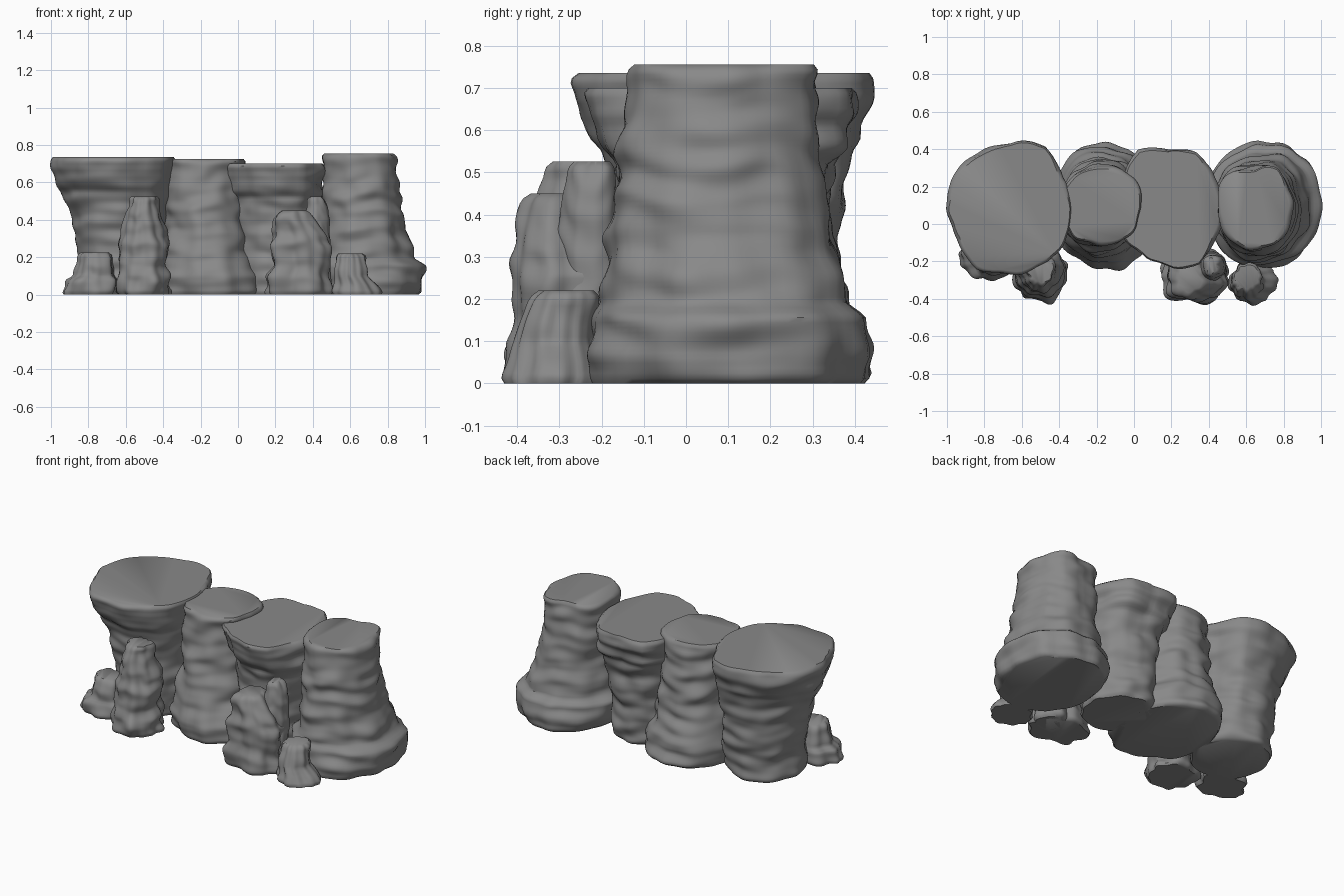
import bpy, bmesh, math
from mathutils import Vector, noise

SEGS = 72
ROCK = bpy.data.materials.new("rock_grey")
ROCK.diffuse_color = (.25, .25, .25, 1)


def sample(profile, z):
    """Interpolate (z, cx, cy, rx, ry) rows at height z."""
    for a, b in zip(profile, profile[1:]):
        if z <= b[0]:
            t = (z - a[0]) / (b[0] - a[0])
            return [a[i] + (b[i] - a[i]) * t for i in range(1, 5)]
    return list(profile[-1][1:])


def fit(vals):
    """Rescale values so that they span exactly -1..1."""
    lo, hi = min(vals), max(vals)
    return [(2 * v - lo - hi) / (hi - lo) for v in vals]


def pillar(name, profile, seed, rough=0.013, lumpy=0.08, outline=None):
    """Layered rock column; outline = 12 radial factors for the top."""
    top = profile[-1][0]
    n = max(10, round(top / 0.012))
    dirs = [(math.cos(math.tau * s / SEGS), math.sin(math.tau * s / SEGS))
            for s in range(SEGS)]
    bm = bmesh.new()
    rings = []
    for k in range(n + 1):
        z = top * k / n
        h = z / top
        cx, cy, rx, ry = sample(profile, z)
        # soften the top and bottom rims
        inset = 0.014 * max(0, 1 - min(top - z, z) / 0.022) ** 2
        # plan shape of this layer
        plan = []
        for s, (c, d) in enumerate(dirs):
            facet = noise.noise(Vector((c * 2.2, d * 2.2, seed * 3.7 + z * 2)))
            m = 1 + lumpy * facet * (1 - h * 0.7 if outline else 1)
            if outline:
                i, f = divmod(s * 12 / SEGS, 1)
                p = outline[int(i)] * (1 - f) + outline[int(i + 1) % 12] * f
                m += (p - 1) * h
            plan.append(m)
        xs = fit([m * c for m, (c, d) in zip(plan, dirs)])
        ys = fit([m * d for m, (c, d) in zip(plan, dirs)])
        ring = []
        for x, y, (c, d) in zip(xs, ys, dirs):
            tilt = z + 0.03 * noise.noise(Vector((c * 1.3, d * 1.3, seed)))
            strata = noise.noise(Vector((c * 0.9 + seed, d * 0.9, tilt * 16)))
            w = 10 * rx                      # keep chips the same real size
            chip = noise.noise(Vector((c * w + seed, d * w, z * 11)))
            off = rough * (1.5 * strata + 1.1 * chip) - inset
            ring.append(bm.verts.new((cx + x * rx + c * off,
                                      cy + y * ry + d * off, z)))
        rings.append(ring)
    for lo, hi in zip(rings, rings[1:]):
        for s in range(SEGS):
            t = (s + 1) % SEGS
            bm.faces.new((lo[s], lo[t], hi[t], hi[s]))
    bm.faces.new(rings[0][::-1])
    bm.faces.new(rings[-1])
    me = bpy.data.meshes.new(name)
    bm.to_mesh(me)
    bm.free()
    me.materials.append(ROCK)
    ob = bpy.data.objects.new(name, me)
    bpy.context.collection.objects.link(ob)
    bpy.ops.object.select_all(action='DESELECT')
    ob.select_set(True)
    bpy.context.view_layer.objects.active = ob
    bpy.ops.object.shade_smooth_by_angle(angle=math.radians(45))


# Overhanging left column
pillar("left_mushroom_column", [
    (0, -.62, .10, .225, .24), (.2, -.62, .10, .225, .25),
    (.45, -.645, .10, .265, .275), (.55, -.655, .10, .295, .295),
    (.58, -.66, .095, .305, .315), (.63, -.665, .09, .315, .335),
    (.67, -.67, .085, .33, .35), (.735, -.67, .09, .335, .35)], 1,
    outline=[.95, .92, 1.1, 1, 1, 1, 1, .97, 1.04, 1, 1, 1])

# Flared column between the two mushrooms
pillar("middle_flared_column", [
    (0, -.16, .09, .285, .33), (.10, -.16, .09, .28, .335),
    (.18, -.17, .09, .25, .30), (.35, -.17, .09, .225, .26),
    (.6, -.17, .10, .215, .22), (.725, -.175, .10, .215, .21)], 2)

# Overhanging right column
pillar("right_mushroom_column", [
    (0, .20, .09, .20, .22), (.2, .20, .09, .20, .22),
    (.42, .21, .09, .22, .235), (.52, .205, .09, .24, .255),
    (.55, .195, .09, .265, .285), (.61, .19, .085, .27, .30),
    (.635, .19, .085, .28, .315), (.70, .19, .085, .282, .32)], 3,
    outline=[1, .97, 1.07, .97, 1.08, .94, .93, 1.01, .95, 1.02, 1.18, 1.04])

# Flared end column
pillar("end_flared_column", [
    (0, .69, .10, .285, .335), (.06, .69, .10, .30, .34),
    (.16, .69, .10, .305, .325), (.19, .685, .09, .275, .29),
    (.35, .67, .08, .22, .265), (.6, .655, .08, .203, .23),
    (.755, .65, .08, .195, .22)], 4,
    outline=[.97, 1, 1.12, 1.02, 1.1, 1.05, .97, 1, 1, 1, 1.02, 1.02])

# Low stumps and spires along the front
pillar("far_left_stump", [
    (0, -.79, -.17, .155, .135), (.08, -.78, -.17, .14, .125),
    (.10, -.77, -.17, .105, .11), (.225, -.77, -.17, .09, .085)],
    5, .01, .2)
pillar("left_spire", [
    (0, -.505, -.27, .15, .15), (.10, -.505, -.27, .14, .145),
    (.15, -.505, -.26, .12, .13), (.26, -.505, -.25, .14, .135),
    (.34, -.505, -.25, .13, .13), (.40, -.51, -.25, .10, .11),
    (.525, -.505, -.25, .075, .085)], 6, .013, .2)
pillar("right_spire_base", [
    (0, .32, -.28, .175, .145), (.10, .32, -.28, .17, .145),
    (.15, .335, -.28, .155, .135), (.26, .335, -.275, .165, .135),
    (.31, .33, -.28, .14, .125), (.40, .295, -.29, .11, .105),
    (.45, .30, -.29, .08, .09)], 8, .013, .2)
pillar("right_spire_peak", [
    (0, .41, -.23, .09, .09), (.4, .42, -.23, .065, .07),
    (.525, .42, -.22, .045, .055)], 9, .008)
pillar("end_stump", [
    (0, .64, -.315, .14, .125), (.05, .63, -.31, .115, .115),
    (.10, .605, -.31, .09, .10), (.22, .60, -.29, .075, .08)],
    11, .01, .25)
